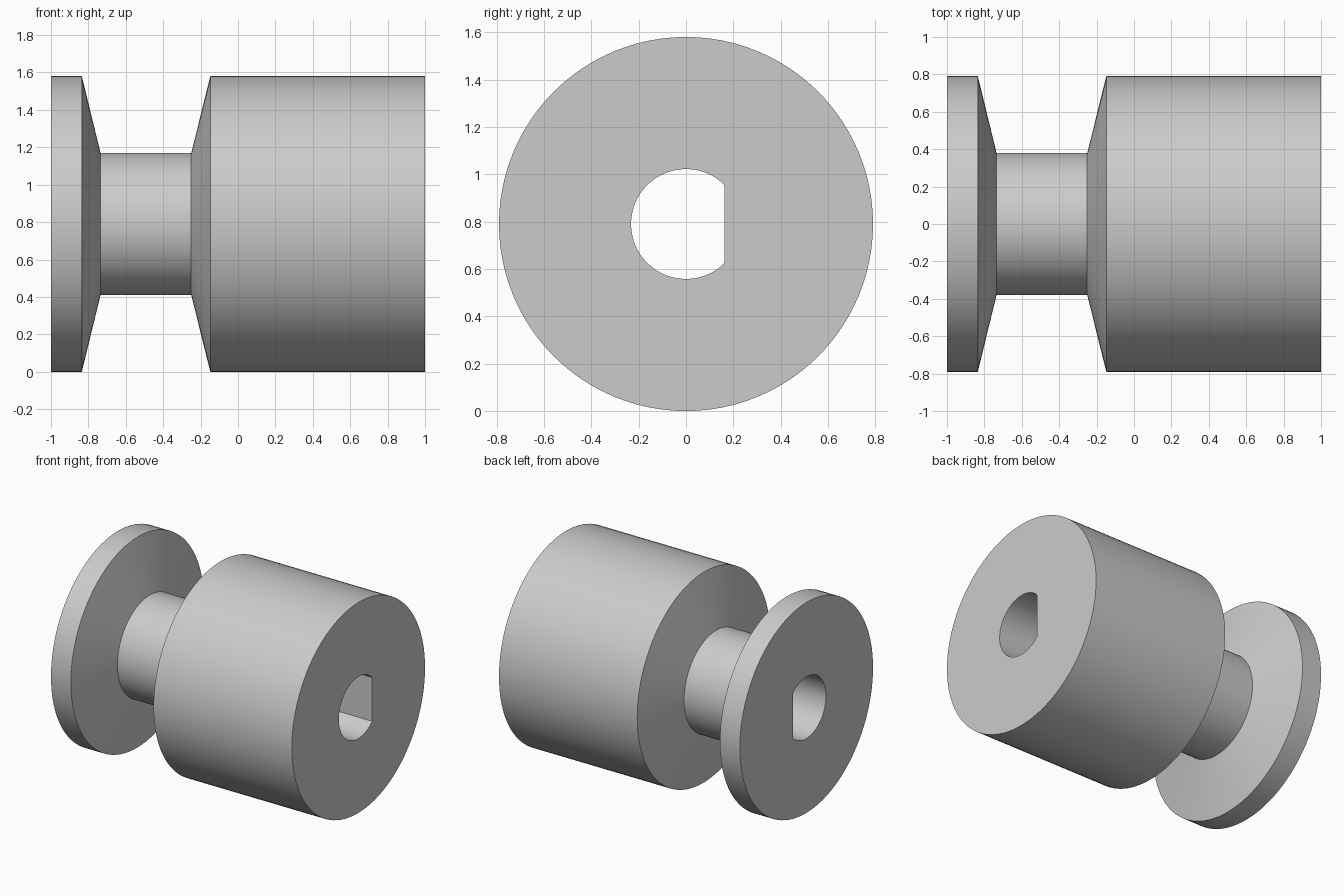
import bpy
import bmesh
import math

cube = bpy.data.objects.get("Cube")
if cube:
    bpy.data.objects.remove(cube, do_unlink=True)

SEGMENTS = 96
OUTER, NECK, BORE, FLAT = 0.79, 0.38, 0.232, 0.162

grey = bpy.data.materials.new("plain grey")
grey.use_nodes = True
colour = (0.6, 0.6, 0.6, 1)
grey.diffuse_color = colour
grey.node_tree.nodes["Principled BSDF"].inputs["Base Color"].default_value = colour

bm = bmesh.new()


def ring(x, radius, limit=math.inf):
    """Circle around the x axis, cut flat where y exceeds the limit."""
    verts = []
    for i in range(SEGMENTS):
        a = math.tau * i / SEGMENTS
        y = min(radius * math.cos(a), limit)
        verts.append(bm.verts.new((x, y, OUTER + radius * math.sin(a))))
    return verts


# Outer profile: thin flange, tapered groove, neck, long body
profile = [(-1, OUTER), (-0.835, OUTER), (-0.735, NECK),
           (-0.25, NECK), (-0.148, OUTER), (1, OUTER)]
rings = [ring(x, r) for x, r in profile]

# D-shaped through bore closes the section
rings += [ring(1, BORE, FLAT), ring(-1, BORE, FLAT)]

for a, b in zip(rings, rings[1:] + rings[:1]):
    for i in range(SEGMENTS):
        j = (i + 1) % SEGMENTS
        bm.faces.new((a[i], a[j], b[j], b[i]))
bmesh.ops.recalc_face_normals(bm, faces=bm.faces)

mesh = bpy.data.meshes.new("grooved_knob")
bm.to_mesh(mesh)
bm.free()
mesh.materials.append(grey)
knob = bpy.data.objects.new("grooved_knob", mesh)
bpy.context.collection.objects.link(knob)

# Smooth round walls, crisp rims
bpy.ops.object.select_all(action="DESELECT")
knob.select_set(True)
bpy.context.view_layer.objects.active = knob
bpy.ops.object.shade_smooth_by_angle(angle=math.radians(30))
